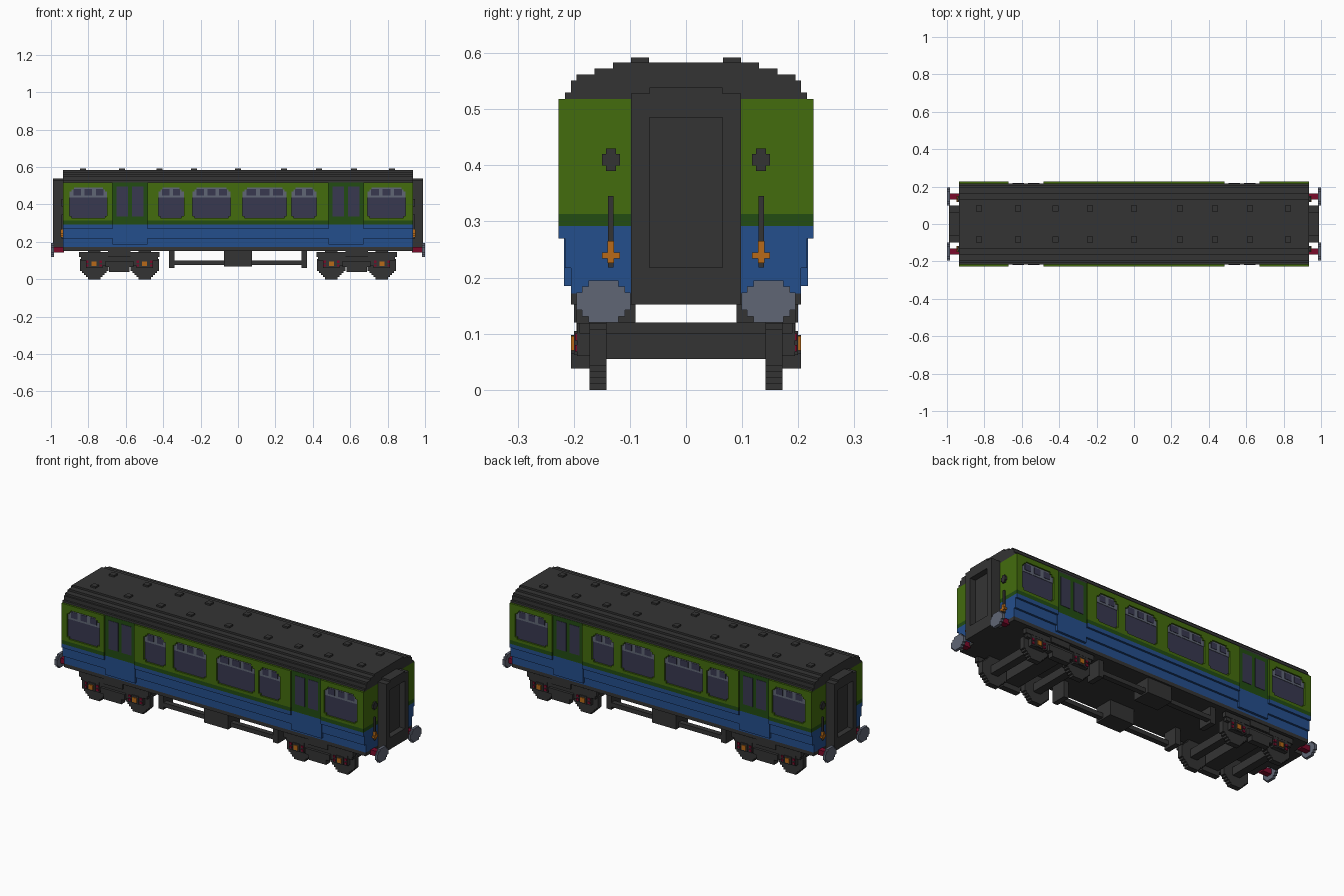
import bpy, bmesh
from mathutils import Vector

if "Cube" in bpy.data.objects:
    bpy.data.objects.remove(bpy.data.objects["Cube"])


def material(name, r, g, b):
    def lin(c):
        c /= 255
        return c / 12.92 if c <= 0.04045 else ((c + 0.055) / 1.055) ** 2.4
    m = bpy.data.materials.new(name)
    m.use_nodes = True
    col = (lin(r), lin(g), lin(b), 1)
    m.diffuse_color = col
    m.node_tree.nodes["Principled BSDF"].inputs["Base Color"].default_value = col
    return m


GREEN = material("leaf green", 67, 108, 13)
DARK_GREEN = material("dark green", 34, 76, 18)
BLUE = material("blue", 36, 78, 140)
DARK = material("charcoal", 52, 52, 52)
GREY = material("steel grey", 96, 102, 117)
GLASS = material("tinted glass", 56, 56, 80)
RED = material("deep red", 122, 10, 42)
ORANGE = material("orange brown", 184, 106, 24)


def finish(name, bm, mat):
    bmesh.ops.recalc_face_normals(bm, faces=bm.faces)
    me = bpy.data.meshes.new(name)
    bm.to_mesh(me)
    bm.free()
    if mat:
        me.materials.append(mat)
    ob = bpy.data.objects.new(name, me)
    bpy.context.collection.objects.link(ob)
    return ob


def boxes(name, ranges, mat):
    """One object from (x0, x1, y0, y1, z0, z1) boxes."""
    bm = bmesh.new()
    for x0, x1, y0, y1, z0, z1 in ranges:
        vs = bmesh.ops.create_cube(bm, size=1)["verts"]
        for v in vs:
            v.co = Vector(((x0 + x1) / 2 + v.co.x * (x1 - x0),
                           (y0 + y1) / 2 + v.co.y * (y1 - y0),
                           (z0 + z1) / 2 + v.co.z * (z1 - z0)))
    return finish(name, bm, mat)


def stepped(name, rows, axis, a, b, mat, centre=0.0):
    """Extrude a stepped symmetric outline of (z0, z1, half width) rows along x or y."""
    pts = []
    for z0, z1, h in rows:
        pts += [(h, z0), (h, z1)]
    pts += [(-h, z) for h, z in reversed(pts)]
    outline = [p for i, p in enumerate(pts) if p != pts[i - 1]]
    bm = bmesh.new()
    vs = [bm.verts.new((a, u + centre, z) if axis == "x" else (u + centre, a, z)) for u, z in outline]
    face = bm.faces.new(vs)
    ext = bmesh.ops.extrude_face_region(bm, geom=[face])["geom"]
    d = Vector((b - a, 0, 0)) if axis == "x" else Vector((0, b - a, 0))
    bmesh.ops.translate(bm, vec=d, verts=[e for e in ext if isinstance(e, bmesh.types.BMVert)])
    return finish(name, bm, mat)


def disc_rows(r, zc, n):
    """Rows of a pixel circle."""
    s = 2 * r / n
    rows = []
    for i in range(n):
        t = (i + 0.5) * s - r
        h = round((r * r - t * t) ** 0.5 / s) * s
        rows.append((zc - r + i * s, zc - r + (i + 1) * s, h))
    return rows


# Body shell, stacked by colour
E = 0.935
upper = stepped("upper_body", [(0.313, 0.518, 0.227)], "x", -E, E, GREEN)
stripe = stepped("waist_stripe", [(0.292, 0.313, 0.227)], "x", -E, E, DARK_GREEN)
lower = stepped("lower_body", [(0.172, 0.217, 0.205), (0.217, 0.27, 0.216), (0.27, 0.292, 0.227)],
                "x", -E, E, BLUE)
stepped("underframe", [(0.152, 0.172, 0.205)], "x", -E, E, DARK)
stepped("roof", [(0.518, 0.53, 0.216), (0.53, 0.551, 0.205), (0.551, 0.562, 0.195),
                 (0.562, 0.573, 0.163), (0.573, 0.583, 0.13)], "x", -E, E, DARK)

# Roof vents
VENTS = (-0.83, -0.62, -0.42, -0.235, 0.0, 0.245, 0.433, 0.62, 0.823)
boxes("roof_vents", [(x - 0.016, x + 0.016, s * 0.082 - 0.016, s * 0.082 + 0.016, 0.58, 0.592)
                     for x in VENTS for s in (-1, 1)], DARK)

# Windows as (x0, x1, number of top vents), and doors as (x0, x1), in front-side order
WINDOWS = ((-0.90, -0.70, 3), (-0.425, -0.29, 2), (-0.243, -0.04, 3),
           (0.025, 0.26, 3), (0.286, 0.42, 2), (0.692, 0.896, 3))
DOORS = ((-0.67, -0.485), (0.485, 0.67))


def plate(x0, x1, s, y0, y1, z0, z1):
    """Box on side s; the back side is the front turned half round."""
    xs = sorted((-s * x0, -s * x1))
    ys = sorted((s * y0, s * y1))
    return (*xs, *ys, z0, z1)


cutters = []
for s in (-1, 1):
    side = "front" if s < 0 else "back"
    glass, frames, panes, door_top, door_low, door_glass = [], [], [], [], [], []
    for x0, x1, n in WINDOWS:
        c, h = -s * (x0 + x1) / 2, (x1 - x0) / 2
        rows = [(0.328, 0.339, h - 0.011), (0.339, 0.468, h), (0.468, 0.479, h - 0.011), (0.479, 0.49, h - 0.022)]
        cutters.append(stepped("window_cutter", rows, "y", s * 0.216, s * 0.24, None, c))
        glass.append(plate(x0, x1, s, 0.215, 0.2175, 0.325, 0.44))
        frames.append(plate(x0, x1, s, 0.215, 0.2195, 0.437, 0.492))
        pitch = (x1 - x0 - 0.02) / n
        for i in range(n):
            a = x0 + 0.01 + i * pitch
            panes.append(plate(a + 0.01, a + pitch - 0.01, s, 0.215, 0.2215, 0.448, 0.482))
    for x0, x1 in DOORS:
        m = (x0 + x1) / 2
        cutters.append(boxes("door_cutter", [plate(x0, x1, s, 0.2165, 0.24, 0.25, 0.54)], None))
        door_top.append(plate(x0, x1, s, 0.19, 0.2175, 0.292, 0.518))
        door_low.append(plate(x0, x1, s, 0.19, 0.2175, 0.185, 0.292))
        for a in (m - 0.071, m + 0.011):
            door_glass.append(plate(a, a + 0.06, s, 0.2155, 0.2195, 0.335, 0.495))
    boxes(side + "_window_glass", glass, GLASS)
    boxes(side + "_window_frames", frames, GREY)
    boxes(side + "_vent_panes", panes, GLASS)
    boxes(side + "_door_upper", door_top, DARK_GREEN)
    boxes(side + "_door_lower", door_low, BLUE)
    boxes(side + "_door_glass", door_glass, GLASS)

# Cut the recesses, then remove the cutters
for shell in (upper, stripe, lower):
    bpy.context.view_layer.objects.active = shell
    for c in cutters:
        if shell is not upper and not c.name.startswith("door"):
            continue
        mod = shell.modifiers.new("recess", "BOOLEAN")
        mod.operation, mod.solver, mod.object = "DIFFERENCE", "EXACT", c
        bpy.ops.object.modifier_apply(modifier=mod.name)
for c in cutters:
    bpy.data.objects.remove(c)


def end_box(e, x0, x1, y0, y1, z0, z1):
    return (min(e * x0, e * x1), max(e * x0, e * x1), y0, y1, z0, z1)


# Ends: gangway, lamps, handrails, buffers
for e in (-1, 1):
    end = "left" if e > 0 else "right"
    boxes(end + "_gangway_frame", [
        end_box(e, 0.92, 0.988, -0.098, -0.065, 0.152, 0.528),
        end_box(e, 0.92, 0.988, 0.065, 0.098, 0.152, 0.528),
        end_box(e, 0.92, 0.988, -0.065, 0.065, 0.485, 0.539),
        end_box(e, 0.92, 0.988, -0.065, 0.065, 0.152, 0.218)], DARK)
    boxes(end + "_gangway_door", [end_box(e, 0.92, 0.955, -0.066, 0.066, 0.2, 0.5)], DARK)
    lamps, rails, taps, shanks = [], [], [], []
    for s in (-1, 1):
        y = s * 0.134
        lamps += [end_box(e, 0.93, 0.945, y - 0.016, y + 0.016, 0.4, 0.42),
                  end_box(e, 0.93, 0.945, y - 0.009, y + 0.009, 0.39, 0.43)]
        rails.append(end_box(e, 0.93, 0.945, y - 0.005, y + 0.005, 0.218, 0.345))
        taps += [end_box(e, 0.93, 0.95, y - 0.016, y + 0.016, 0.234, 0.245),
                 end_box(e, 0.93, 0.95, y - 0.006, y + 0.006, 0.226, 0.265)]
        shanks.append(end_box(e, 0.93, 0.99, s * 0.147 - 0.016, s * 0.147 + 0.016, 0.144, 0.173))
        rows = [(0.12, 0.131, 0.027), (0.131, 0.142, 0.038), (0.142, 0.173, 0.048),
                (0.173, 0.184, 0.038), (0.184, 0.195, 0.027)]
        stepped(end + "_buffer", rows, "x", e * 0.984, e * 1.0, GREY, s * 0.147)
    boxes(end + "_lamp_brackets", lamps, DARK)
    boxes(end + "_handrails", rails, DARK)
    boxes(end + "_pipe_taps", taps, ORANGE)
    boxes(end + "_buffer_shanks", shanks, RED)

# Bogies: wheels, axles, side frames, axle boxes
for e in (-1, 1):
    end = "left" if e > 0 else "right"
    bx = e * 0.634
    frame, hubs, reds = [], [], []
    for s in (-1, 1):
        def side_box(x0, x1, y0, y1, z0, z1):
            return (bx + x0, bx + x1, min(s * y0, s * y1), max(s * y0, s * y1), z0, z1)
        frame += [side_box(-0.215, 0.215, 0.172, 0.195, 0.118, 0.146),
                  side_box(-0.205, 0.205, 0.172, 0.19, 0.1, 0.12),
                  side_box(-0.1, 0.1, 0.172, 0.19, 0.07, 0.1),
                  side_box(-0.055, 0.055, 0.172, 0.205, 0.038, 0.068),
                  side_box(-0.075, 0.075, 0.172, 0.205, 0.065, 0.098),
                  side_box(-0.06, 0.06, 0.09, 0.2, 0.12, 0.155)]
        for w in (-0.135, 0.135):
            frame.append(side_box(w - 0.045, w + 0.045, 0.165, 0.194, 0.06, 0.125))
            frame.append(side_box(w - 0.022, w + 0.022, 0.165, 0.2, 0.062, 0.105))
            hubs.append(side_box(w - 0.013, w + 0.013, 0.19, 0.205, 0.07, 0.096))
            for d in (-0.036, 0.036):
                for z in (0.068, 0.088):
                    reds.append(side_box(w + d - 0.007, w + d + 0.007, 0.18, 0.198, z, z + 0.012))
            stepped(end + "_wheel", disc_rows(0.076, 0.076, 14), "y", s * 0.142, s * 0.172, DARK, bx + w)
    for w in (-0.135, 0.135):
        frame.append((bx + w - 0.022, bx + w + 0.022, -0.15, 0.15, 0.055, 0.1))
    frame.append((bx - 0.045, bx + 0.045, -0.18, 0.18, 0.066, 0.12))
    boxes(end + "_bogie_frame", frame, DARK)
    boxes(end + "_axle_hubs", hubs, ORANGE)
    boxes(end + "_axle_springs", reds, RED)

# Truss rails, posts and equipment boxes under the floor
under = []
for s in (-1, 1):
    y0, y1 = sorted((s * 0.145, s * 0.175))
    b0, b1 = sorted((s * 0.09, s * 0.195))
    under += [(-0.36, 0.36, y0, y1, 0.076, 0.1), (-0.075, 0.075, b0, b1, 0.068, 0.155)]
    for x in (-0.355, 0.355):
        under.append((x - 0.015, x + 0.015, b0, y1 if s > 0 else b1, 0.06, 0.155) if s > 0
                     else (x - 0.015, x + 0.015, y0, b1, 0.06, 0.155))
boxes("underfloor_gear", under, DARK)
